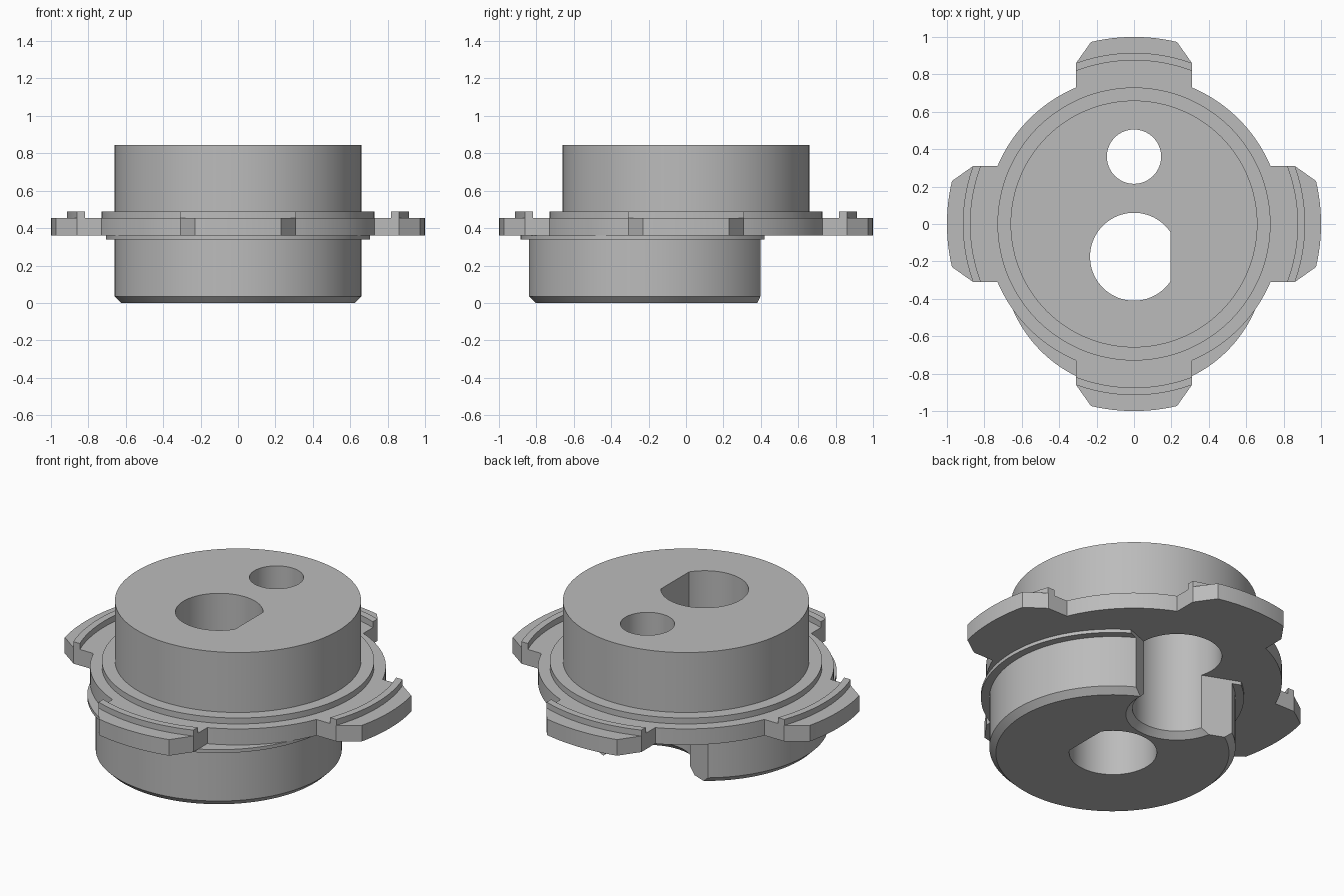
import bpy, bmesh
from math import sin, cos, pi, radians, sqrt, asin

if "Cube" in bpy.data.objects:
    bpy.data.objects.remove(bpy.data.objects["Cube"])

metal = bpy.data.materials.new("plain grey metal")
GREY = (0.5, 0.5, 0.5, 1)
metal.use_nodes = True
metal.diffuse_color = GREY
metal.node_tree.nodes["Principled BSDF"].inputs["Base Color"].default_value = GREY

SEG = 128
ECC = -0.18            # offset of the eccentric lower drum
PIN_Y = 0.36           # centre of the pin bore


def finish(name, bm):
    bmesh.ops.recalc_face_normals(bm, faces=bm.faces)
    mesh = bpy.data.meshes.new(name)
    bm.to_mesh(mesh)
    bm.free()
    mesh.materials.append(metal)
    obj = bpy.data.objects.new(name, mesh)
    bpy.context.collection.objects.link(obj)
    return obj


def prism(name, outline, z0, z1):
    """Extrude a flat outline between two heights."""
    bm = bmesh.new()
    face = bm.faces.new([bm.verts.new((x, y, z0)) for x, y in outline])
    top = bmesh.ops.extrude_face_region(bm, geom=[face])["geom"]
    verts = [v for v in top if isinstance(v, bmesh.types.BMVert)]
    bmesh.ops.translate(bm, vec=(0, 0, z1 - z0), verts=verts)
    return finish(name, bm)


def turned(name, profile, cy=0.0):
    """Solid of revolution about a vertical axis, from (radius, z) points."""
    bm = bmesh.new()
    rings = [[bm.verts.new((r * cos(2 * pi * i / SEG), cy + r * sin(2 * pi * i / SEG), z))
              for i in range(SEG)] for r, z in profile]
    for a, b in zip(rings, rings[1:]):
        for i in range(SEG):
            j = (i + 1) % SEG
            bm.faces.new((a[i], a[j], b[j], b[i]))
    bm.faces.new(rings[0])
    bm.faces.new(rings[-1])
    return finish(name, bm)


def arc(r, a0, a1, n, cy=0.0):
    return [(r * cos(a0 + (a1 - a0) * i / n), cy + r * sin(a0 + (a1 - a0) * i / n))
            for i in range(n + 1)]


def spin(points, quarter):
    a = quarter * pi / 2
    return [(x * cos(a) - y * sin(a), x * sin(a) + y * cos(a)) for x, y in points]


# Flange plate with four chamfered tabs
HALF, R_PLATE = 0.31, 0.793
root = asin(HALF / R_PLATE)
tip = asin(0.23)
quarter = ([(0.86, -HALF)] + arc(1.0, -tip, tip, 12) + [(0.86, HALF)]
           + arc(R_PLATE, root, pi / 2 - root, 20))
outline = [p for q in range(4) for p in spin(quarter, q)]
plate = prism("flange_plate", outline, 0.36, 0.455)

# Curved ridge on every tab
for q in range(4):
    outer, inner = asin(HALF / 0.915), asin(HALF / 0.875)
    strip = arc(0.915, -outer, outer, 12) + arc(0.875, inner, -inner, 12)
    prism(f"tab_ridge_{q + 1}", spin(strip, q), 0.455, 0.49)

# Upper drum with its shoulder, and the eccentric lower drum
upper = turned("upper_drum", [(0.73, 0.40), (0.73, 0.49), (0.66, 0.49), (0.66, 0.845)])
lower = turned("lower_drum", [(0.625, 0), (0.66, 0.035), (0.66, 0.34),
                              (0.705, 0.34), (0.705, 0.36)], ECC)

# Cutters: flatted shaft hole, pin hole, pin bore and side opening
flat = asin(sqrt(1 - (0.195 / 0.235) ** 2))
shaft = prism("shaft_cutter", arc(0.235, flat, 2 * pi - flat, 72, ECC + 0.005), -0.2, 1)
pin = turned("pin_cutter", [(0.145, 0.2), (0.145, 1)], PIN_Y)
bore = turned("bore_cutter", [(0.31, -0.035), (0.24, 0.035), (0.24, 0.7)], PIN_Y)
opening = prism("opening_cutter", [(-0.22, 0.285), (-0.39, 0.352), (-0.6, 0.435), (-0.6, 0.8),
                                   (0.6, 0.8), (0.6, 0.51), (0.324, 0.40), (0.22, 0.36)], -0.2, 0.5)


def cut(target, *cutters):
    bpy.context.view_layer.objects.active = target
    for c in cutters:
        mod = target.modifiers.new("cut", "BOOLEAN")
        mod.operation, mod.solver, mod.object = "DIFFERENCE", "EXACT", c
        bpy.ops.object.modifier_apply(modifier=mod.name)


cut(plate, shaft, bore)
cut(upper, shaft, bore, pin)
cut(lower, shaft, bore, opening)
for c in (shaft, pin, bore, opening):
    bpy.data.objects.remove(c)

# Smooth the round walls, keep the edges crisp
bpy.ops.object.select_all(action="DESELECT")
for obj in bpy.context.collection.objects:
    if obj.type == "MESH" and metal.name in obj.data.materials:
        obj.select_set(True)
        bpy.context.view_layer.objects.active = obj
bpy.ops.object.shade_smooth_by_angle(angle=radians(25))
